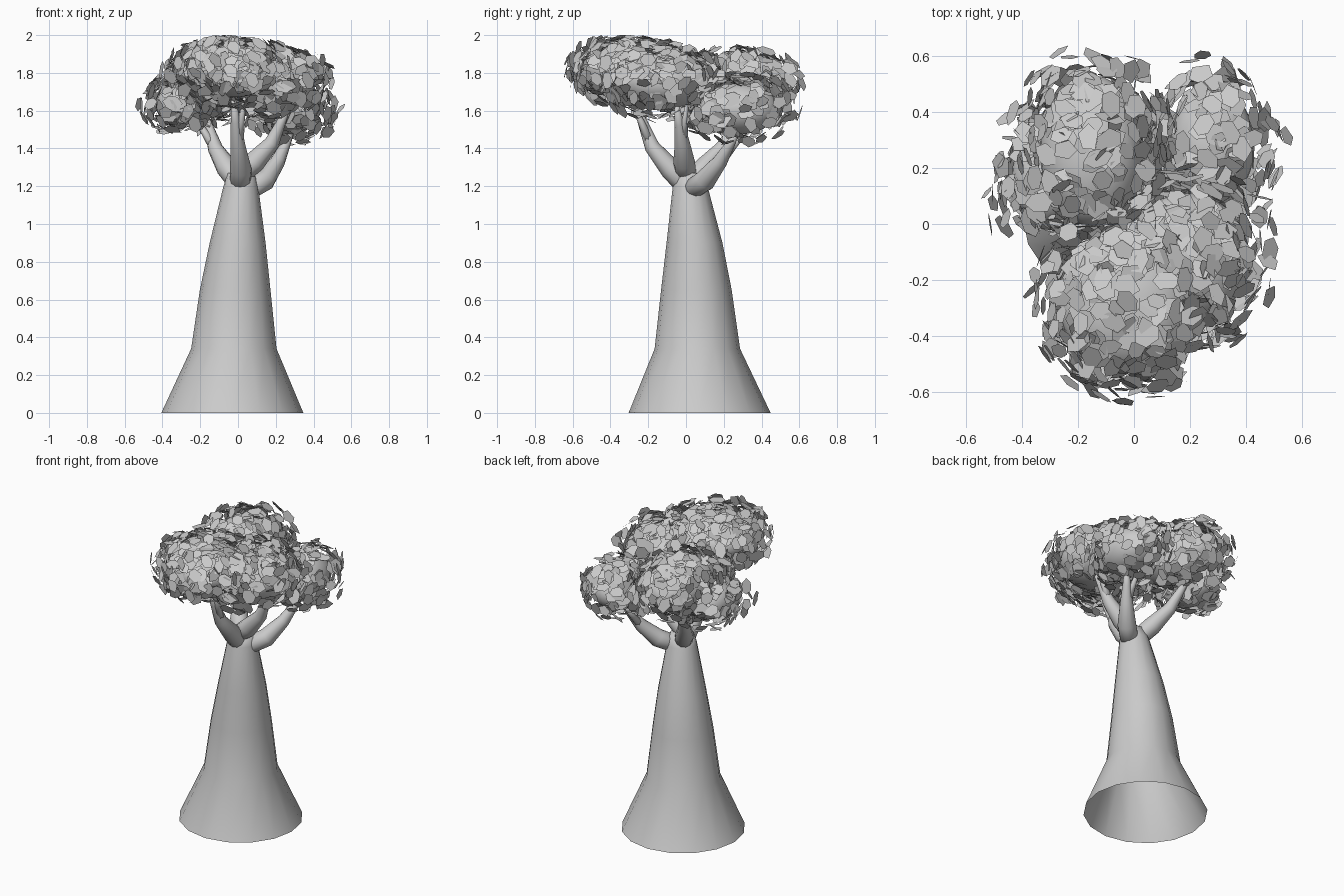
import bpy, bmesh, math, random
from mathutils import Vector

random.seed(11)
cube = bpy.data.objects.get("Cube")
if cube:
    bpy.data.objects.remove(cube, do_unlink=True)

GREY = (0.6, 0.6, 0.6, 1)
grey = bpy.data.materials.new("plain grey")
grey.use_nodes = True
grey.diffuse_color = GREY
grey.node_tree.nodes["Principled BSDF"].inputs["Base Color"].default_value = GREY


def finish(name, bm, smooth=True):
    mesh = bpy.data.meshes.new(name)
    bm.to_mesh(mesh)
    bm.free()
    for face in mesh.polygons:
        face.use_smooth = smooth
    mesh.materials.append(grey)
    obj = bpy.data.objects.new(name, mesh)
    bpy.context.collection.objects.link(obj)
    return obj


def frame(direction):
    """Two unit vectors square to a direction."""
    d = direction.normalized()
    ref = Vector((0, 1, 0)) if abs(d.y) < 0.8 else Vector((1, 0, 0))
    u = ref.cross(d).normalized()
    return u, d.cross(u)


def tube(name, points, radii, sides, flat_rings=False, cap_start=True):
    """Skin a path with round rings of varying radius."""
    bm = bmesh.new()
    pts = [Vector(p) for p in points]
    rings = []
    for i, (p, r) in enumerate(zip(pts, radii)):
        along = pts[min(i + 1, len(pts) - 1)] - pts[max(i - 1, 0)]
        u, v = frame(Vector((0, 0, 1)) if flat_rings else along)
        angles = [math.tau * k / sides for k in range(sides)]
        rings.append([bm.verts.new(p + r * (u * math.cos(a) + v * math.sin(a)))
                      for a in angles])
    for low, high in zip(rings, rings[1:]):
        for k in range(sides):
            n = (k + 1) % sides
            bm.faces.new((low[k], low[n], high[n], high[k]))
    if cap_start:
        bm.faces.new(rings[0][::-1])
    bm.faces.new(rings[-1])
    return finish(name, bm)


# Flared trunk, open underneath
tube("trunk",
     [(-0.03, 0.072, 0), (-0.022, 0.06, 0.34), (-0.015, 0.055, 0.65),
      (-0.002, 0.045, 0.9), (0.015, 0.022, 1.2), (0.016, 0.02, 1.27)],
     [0.376, 0.226, 0.187, 0.148, 0.092, 0.07], 16, True, False)

# Four curved boughs, each with a thin fork near the tip
boughs = {
    "front_bough": [(0.012, 0.0, 1.2), (0.015, -0.08, 1.29), (0.0, -0.18, 1.41), (-0.025, -0.28, 1.67)],
    "left_bough": [(0.01, 0.0, 1.26), (0.09, -0.01, 1.33), (0.18, -0.02, 1.43), (0.27, -0.05, 1.63)],
    "back_left_bough": [(0.07, 0.04, 1.19), (0.14, 0.1, 1.23), (0.21, 0.18, 1.33), (0.29, 0.28, 1.5)],
    "back_right_bough": [(0.0, 0.03, 1.22), (-0.06, 0.1, 1.3), (-0.12, 0.19, 1.4), (-0.18, 0.31, 1.6)],
}
for name, path in boughs.items():
    a, b, c, d = [Vector(p) for p in path]
    start = a - (b - a).normalized() * 0.03
    tube(name, [start, a, b, c, c.lerp(d, 0.5), d],
         [0.025, 0.055, 0.057, 0.04, 0.026, 0.012], 12)
    swing = Vector((-(d - c).y, (d - c).x, 0)) * 0.6
    tube(name + "_fork", [c, c.lerp(d, 0.5) + swing * 0.5, d + swing],
         [0.03, 0.018, 0.008], 8)

# Crown lobes: centre and radii
lobes = {
    "front_lobe": ((-0.03, -0.29, 1.81), (0.235, 0.24, 0.14)),
    "left_lobe": ((0.19, -0.12, 1.75), (0.22, 0.23, 0.15)),
    "back_right_lobe": ((-0.15, 0.26, 1.73), (0.185, 0.27, 0.155)),
    "back_left_lobe": ((0.28, 0.28, 1.61), (0.15, 0.21, 0.135)),
    "low_right_lobe": ((-0.31, 0.17, 1.63), (0.125, 0.17, 0.11)),
}
lobes = {n: (Vector(c), Vector(r)) for n, (c, r) in lobes.items()}
for name, (centre, radii) in lobes.items():
    bm = bmesh.new()
    bmesh.ops.create_uvsphere(bm, u_segments=28, v_segments=16, radius=1)
    bmesh.ops.scale(bm, vec=radii, verts=bm.verts)
    bmesh.ops.translate(bm, vec=centre, verts=bm.verts)
    finish(name, bm)


def buried(p):
    return any(sum(((p[i] - c[i]) / r[i]) ** 2 for i in range(3)) < 0.97
               for c, r in lobes.values())


def leaf(bm, centre, normal):
    """One flat, pointed, irregular leaf."""
    u, v = frame(normal)
    spin = random.uniform(0, math.tau)
    u, v = u * math.cos(spin) + v * math.sin(spin), v * math.cos(spin) - u * math.sin(spin)
    size = random.uniform(0.04, 0.055)
    sides = random.choice((5, 6, 6))
    verts = []
    for k in range(sides):
        a = math.tau * k / sides
        r = size * random.uniform(0.85, 1.1)
        verts.append(bm.verts.new(centre + u * r * math.cos(a) + v * r * 0.75 * math.sin(a)))
    bm.faces.new(verts)


# Loose leaves scattered just off the lobes, thinner underneath
bm = bmesh.new()
for centre, radii in lobes.values():
    for _ in range(int(8000 * radii.x * radii.y)):
        d = Vector([random.gauss(0, 1) for _ in range(3)]).normalized()
        if d.z < -0.6 and random.random() < 0.5:
            continue
        normal = Vector([d[i] / radii[i] for i in range(3)]).normalized()
        lift = random.uniform(0, 0.125) * (1 - 0.55 * abs(d.z))
        p = centre + Vector([d[i] * radii[i] for i in range(3)]) + normal * lift
        p.z = min(p.z, 1.985)
        if buried(p):
            continue
        jitter = Vector([random.gauss(0, 0.3) for _ in range(3)])
        leaf(bm, p, normal + jitter)
for vert in bm.verts:
    vert.co.z = min(vert.co.z, 2)
finish("leaves", bm, False)
